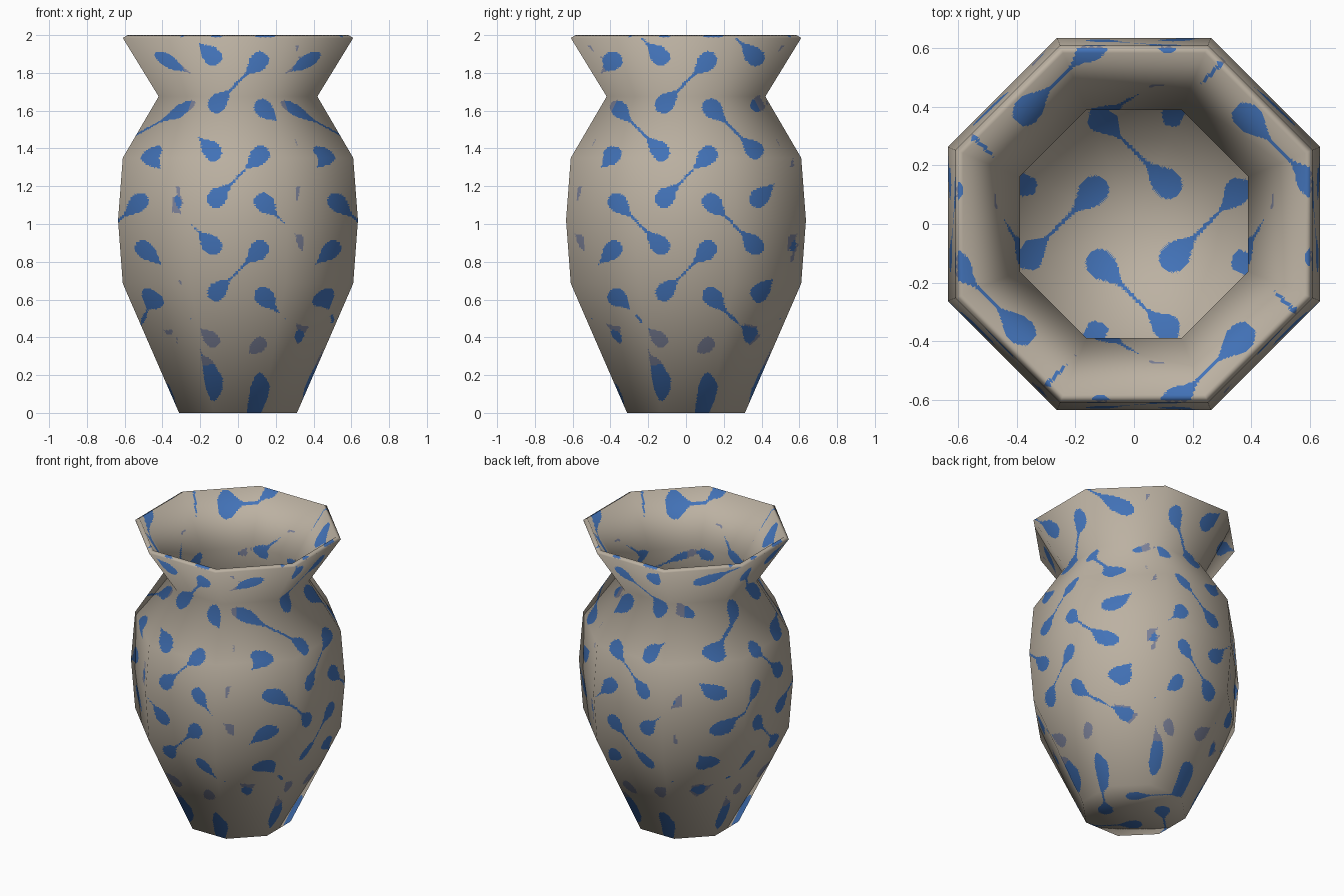
import bpy, math
from mathutils import Vector

if "Cube" in bpy.data.objects:
    bpy.data.objects.remove(bpy.data.objects["Cube"])

# Vase profile: (apothem, height), bottom centre -> outside -> rim -> inside -> floor centre
PROFILE = [(.003, 0), (.312, 0), (.61, .685), (.635, 1.02), (.61, 1.35), (.42, 1.675),
           (.61, 1.985), (.584, 2.0), (.39, 1.675), (.58, 1.34), (.605, 1.02),
           (.58, .692), (.291, .024), (.003, .024)]
STEP = [.011, .0095, .0095, .0095, .0095, .0095, .01, .0105, .02, .02, .02, .014, .011]
SIDES, COLS = 8, 38
C = math.cos(math.pi / SIDES)


def smooth(a, b, x):
    t = min(1, max(0, (x - a) / (b - a)))
    return t * t * (3 - 2 * t)


def dumbbell(u, v, sign):
    """Soft mask of a diagonal double-drop repeated every 0.5 units."""
    u -= round(u * 2) / 2
    v -= round(v * 2) / 2
    s = abs(u + sign * v) * .7071
    d = abs(u - sign * v) * .7071
    h = .007 + .041 * smooth(.05, .15, s)
    dist = h - d if s < .165 else .048 - math.hypot(s - .165, d)
    return min(1, max(0, dist / .035 + .62))


def tile(u, v):
    return max(dumbbell(u, v - .25, 1), dumbbell(u - .25, v, -1))


def pattern(p, n):
    """Pattern projected from front, side and top, blended by the normal."""
    n = n.normalized()
    wx, wz = smooth(.15, .85, abs(n.x)), smooth(.1, .95, abs(n.z))
    parts = (((1 - wx) * (1 - wz), tile(p.x, p.z)), (wx * (1 - wz), tile(p.y, p.z)),
             (wz, tile(p.y, p.x)))
    val = sum(w * t for w, t in parts)
    if val > .62:
        return 1
    core = max(t for w, t in parts if w > .3)
    return 2 if val > .42 and core > .93 else 0


def seg_normal(i):
    (r0, z0), (r1, z1) = PROFILE[i], PROFILE[i + 1]
    return Vector((z1 - z0, r0 - r1)).normalized()


# Averaged (radial, vertical) normal at each profile corner
last = len(PROFILE) - 1
corner_n = []
for i in range(last + 1):
    if i in (0, last):
        corner_n.append(Vector((0, -1 if i == 0 else 1)))
        continue
    a, b = seg_normal(i - 1), seg_normal(i)
    if i == 1:
        a = a * .55
    if i == last - 1:
        b = b * .55
    n = a + b
    corner_n.append(Vector((n.x * C, n.y)).normalized())

# Fine rows along the profile
rows = []
for i in range(last):
    p0, p1 = Vector(PROFILE[i]), Vector(PROFILE[i + 1])
    k = max(2, round((p1 - p0).length / STEP[i]))
    for j in range(k):
        t = j / k
        rows.append((p0.lerp(p1, t), corner_n[i].lerp(corner_n[i + 1], t)))
rows.append((Vector(PROFILE[-1]), corner_n[-1]))

# Fine columns around the octagon
dirs = [Vector((math.cos(a), math.sin(a))) for a in
        (math.pi / SIDES + k * 2 * math.pi / SIDES for k in range(SIDES))]
cols = [dirs[k].lerp(dirs[(k + 1) % SIDES], j / COLS) for k in range(SIDES) for j in range(COLS)]
N = len(cols)

verts, normals = [], []
for p, n in rows:
    R = p.x / C
    for d in cols:
        verts.append(Vector((d.x * R, d.y * R, p.y)))
        normals.append(Vector((d.x * n.x, d.y * n.x, n.y)).normalized())

# Triangles coloured by the pattern at each centre, diagonals alternating
faces, mats = [], []
for i in range(len(rows) - 1):
    for j in range(N):
        k = (j + 1) % N
        a, b, c, d = i * N + j, i * N + k, (i + 1) * N + k, (i + 1) * N + j
        pair = ((a, b, c), (a, c, d)) if (i + j) % 2 else ((a, b, d), (b, c, d))
        for f in pair:
            q, r, s = f
            faces.append(f)
            mats.append(pattern((verts[q] + verts[r] + verts[s]) / 3,
                                normals[q] + normals[r] + normals[s]))
top = (len(rows) - 1) * N
faces += [tuple(reversed(range(N))), tuple(range(top, top + N))]
mats += [0, 0]

me = bpy.data.meshes.new("vase")
me.from_pydata(verts, [], faces)
for name, col in (("clay beige", (.50, .44, .36, 1)), ("glaze blue", (.055, .17, .48, 1)),
                  ("faded blue grey", (.21, .23, .33, 1))):
    m = bpy.data.materials.new(name)
    m.diffuse_color = col
    m.use_nodes = True
    m.node_tree.nodes["Principled BSDF"].inputs["Base Color"].default_value = m.diffuse_color
    me.materials.append(m)
me.polygons.foreach_set("material_index", mats)
me.polygons.foreach_set("use_smooth", [True] * len(faces))
me.update()
me.normals_split_custom_set_from_vertices([tuple(n) for n in normals])
vase = bpy.data.objects.new("vase", me)
bpy.context.collection.objects.link(vase)
